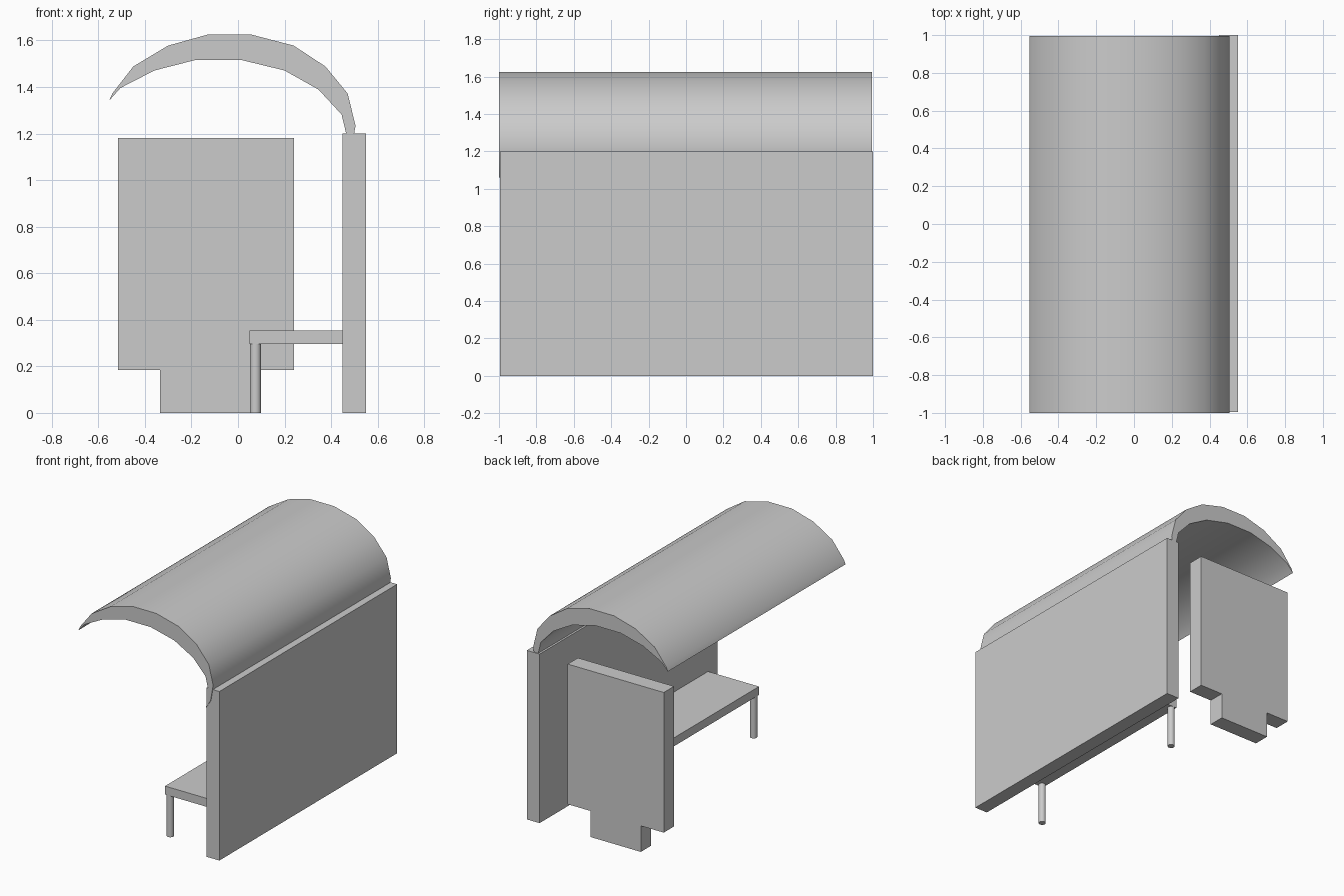
import bpy
import bmesh
import math

if "Cube" in bpy.data.objects:
    bpy.data.objects.remove(bpy.data.objects["Cube"])


def finish(name, bm):
    bmesh.ops.recalc_face_normals(bm, faces=bm.faces[:])
    mesh = bpy.data.meshes.new(name)
    bm.to_mesh(mesh)
    bm.free()
    obj = bpy.data.objects.new(name, mesh)
    bpy.context.collection.objects.link(obj)
    return obj


def extrude_profile(name, profile, y0, y1):
    """Closed (x, z) outline swept along y."""
    bm = bmesh.new()
    front = [bm.verts.new((x, y0, z)) for x, z in profile]
    back = [bm.verts.new((x, y1, z)) for x, z in profile]
    n = len(profile)
    for i in range(n):
        j = (i + 1) % n
        bm.faces.new((front[i], front[j], back[j], back[i]))
    bm.faces.new(front)
    bm.faces.new(back[::-1])
    return finish(name, bm)


def box(name, x0, x1, y0, y1, z0, z1):
    return extrude_profile(name, [(x0, z0), (x1, z0), (x1, z1), (x0, z1)], y0, y1)


def smooth(obj, angle):
    bpy.ops.object.select_all(action='DESELECT')
    obj.select_set(True)
    bpy.context.view_layer.objects.active = obj
    bpy.ops.object.shade_smooth_by_angle(angle=math.radians(angle))


# Back wall
box("back_wall", 0.45, 0.55, -0.995, 1.0, 0.0, 1.2)

# Curved roof: crescent cross-section whose lower tip runs down the wall
outer = [(-0.553, 1.342), (-0.54, 1.372), (-0.45, 1.488), (-0.30, 1.578),
         (-0.131, 1.625), (0.058, 1.625), (0.239, 1.578), (0.376, 1.488),
         (0.471, 1.372), (0.505, 1.234), (0.485, 1.12), (0.449, 1.06)]
inner = [(0.467, 1.19), (0.445, 1.282), (0.346, 1.389), (0.20, 1.471),
         (0.015, 1.516), (-0.183, 1.516), (-0.359, 1.471), (-0.505, 1.396)]
smooth(extrude_profile("curved_roof", outer + inner, -1.0, 0.994), 40)

# Display panel standing on a narrower foot
panel = [(-0.335, 0.0), (0.06, 0.0), (0.06, 0.185), (0.24, 0.185),
         (0.24, 1.18), (-0.515, 1.18), (-0.515, 0.185), (-0.335, 0.185)]
extrude_profile("display_panel", panel, 0.87, 0.985)

# Bench seat fixed to the wall
box("bench_seat", 0.05, 0.452, -0.89, 0.50, 0.295, 0.355)

# Bench legs
for name, y in (("bench_leg_front", -0.866), ("bench_leg_back", 0.476)):
    bm = bmesh.new()
    bmesh.ops.create_cone(bm, cap_ends=True, segments=24,
                          radius1=0.024, radius2=0.024, depth=0.296)
    bmesh.ops.translate(bm, verts=bm.verts[:], vec=(0.075, y, 0.148))
    smooth(finish(name, bm), 40)
